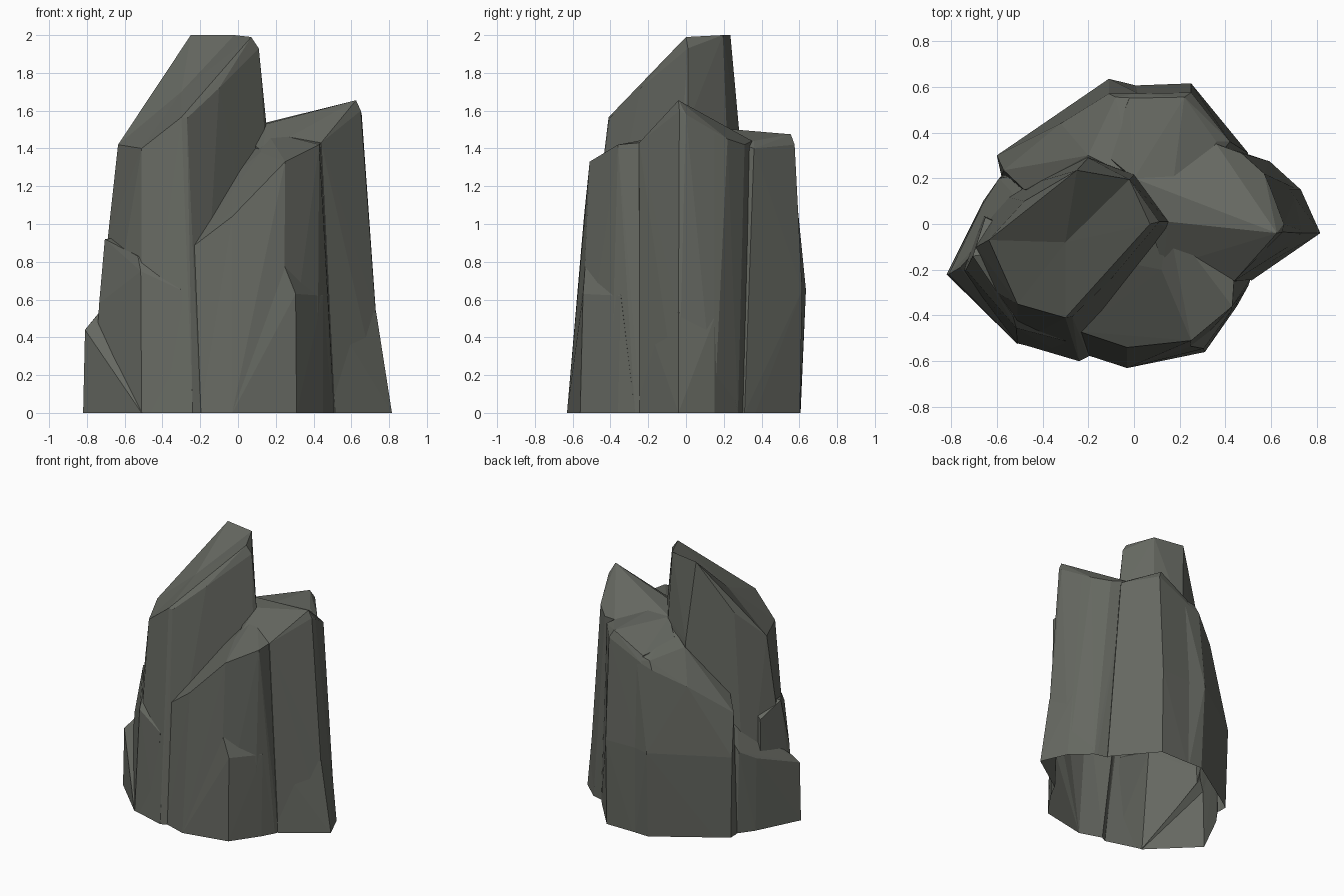
import bpy, bmesh

stone = bpy.data.materials.new("dark grey stone")
stone.diffuse_color = (0.13, 0.137, 0.118, 1)


def chunk(name, base, upper, dent=None):
    """Convex faceted stone column; base corners are (x, y), upper ones (x, y, z)."""
    bm = bmesh.new()
    pts = [(x, y, z) for x, y in base for z in (0, -0.15)] + upper
    for p in pts:
        bm.verts.new(p)
    r = bmesh.ops.convex_hull(bm, input=bm.verts[:])
    junk = {g for g in r["geom_interior"] + r["geom_unused"] if isinstance(g, bmesh.types.BMVert)}
    bmesh.ops.delete(bm, geom=list(junk), context="VERTS")
    bmesh.ops.recalc_face_normals(bm, faces=bm.faces[:])
    if dent:  # turn the slanted top into a shallow fan around one point
        bm.normal_update()
        top = [f for f in bm.faces if f.normal.z > 0.6 and f.calc_center_median().z > 1.4]
        reg = bmesh.ops.dissolve_faces(bm, faces=top)["region"]
        for v in bmesh.ops.poke(bm, faces=reg)["verts"]:
            v.co = dent
    me = bpy.data.meshes.new(name)
    bm.to_mesh(me)
    bm.free()
    ob = bpy.data.objects.new(name, me)
    bpy.context.collection.objects.link(ob)
    return ob


parts = []
# tall column with a slanted, slightly dished top
tall = chunk("rock_cluster",
    [(-.24, -.60), (-.20, -.58), (-.51, -.52), (-.74, -.22), (-.60, .13), (-.2, .32), (.17, .1), (.24, -.12)],
    [(-.25, .235, 2), (-.02, .195, 2), (.07, .0, 1.99), (.11, .01, 1.93), (.15, .01, 1.53),
     (-.10, -.24, 1.72), (-.30, -.41, 1.565), (-.27, -.405, 1.56), (-.51, -.35, 1.4),
     (-.635, -.07, 1.42), (-.48, .10, 1.62), (.0, .215, 1.5), (-.2, .29, 1.4), (-.69, -.10, .92)],
    dent=(-.30, -.08, 1.70))
# left foot ledge
parts.append(chunk("left_foot",
    [(-.82, -.22), (-.51, -.525), (-.66, .10), (-.58, .21), (-.48, .26), (-.2, -.1)],
    [(-.81, -.22, .44), (-.76, -.19, .50), (-.59, .20, .62), (-.48, .22, .78), (-.5, .1, .82), (-.66, .09, .55)]))
# left thin slab with a slanted shelf
parts.append(chunk("left_slab",
    [(-.77, -.22), (-.51, -.522), (-.3, -.575), (-.67, .05), (-.3, -.1)],
    [(-.705, -.14, .92), (-.515, -.455, .75), (-.53, -.40, .83), (-.3, -.512, .65),
     (-.735, -.2, .58), (-.65, .03, .82), (-.4, -.1, .95)]))
# front column, sloping down to the left
parts.append(chunk("front_column",
    [(-.20, -.575), (-.03, -.63), (.24, -.57), (.42, -.40), (.50, -.27), (.51, -.24), (.2, 0), (-.2, -.2)],
    [(-.24, -.47, .88), (-.03, -.54, 1.04), (.25, -.51, 1.33), (.43, -.36, 1.42), (.437, -.25, 1.43),
     (.12, -.20, 1.38), (.15, .01, 1.49), (-.03, -.17, 1.25), (-.2, -.35, .95)]))
# front right foot
parts.append(chunk("front_foot",
    [(-.03, -.63), (.31, -.56), (.45, -.36), (.50, -.27), (.1, -.2)],
    [(.305, -.545, .63), (.225, -.53, .83), (.45, -.345, .62), (.2, -.3, .92)]))
# right column and its flared foot
parts.append(chunk("right_column",
    [(.768, -.04), (.72, .15), (.59, .275), (.51, .295), (.512, -.245), (.1, -.1), (0, .2)],
    [(.73, -.04, .52), (.625, -.04, 1.655), (.65, -.035, 1.6), (.655, 0, 1.58), (.60, .15, 1.48),
     (.57, .22, 1.45), (.47, .31, 1.42), (.36, .35, 1.44), (.44, -.248, 1.43), (.13, -.19, 1.38),
     (.15, .01, 1.53), (.0, .2, 1.5)]))
parts.append(chunk("right_foot",
    [(.815, -.04), (.73, .15), (.59, .277), (.514, -.247), (.3, 0)],
    [(.732, -.04, .53), (.68, .15, .5), (.48, -.23, .55), (.55, .2, .6)]))
# back column
parts.append(chunk("back_column",
    [(.25, .60), (-.02, .60), (.50, .31), (.3, 0), (-.2, 0)],
    [(.22, .555, 1.475), (.25, .575, 1.42), (.25, .615, .65), (-.02, .55, 1.34), (-.02, .57, 1.29),
     (-.02, .605, .65), (.36, .36, 1.44), (.42, .36, 1.40), (.15, .02, 1.52), (.0, .2, 1.5), (-.12, .3, 1.38)]))
# back left column, its rim falling towards the left
parts.append(chunk("back_left_column",
    [(-.10, .60), (-.58, .29), (-.58, .21), (-.2, 0), (.03, .597), (.1, .2)],
    [(-.11, .635, .65), (-.60, .30, .62), (-.08, .555, 1.32), (-.11, .57, 1.26), (.02, .55, 1.34),
     (.02, .57, 1.3), (.02, .603, .65), (-.32, .44, 1.14), (-.57, .235, .93), (-.48, .15, 1.02),
     (-.20, .30, 1.36), (0, .2, 1.46)]))

# fuse the columns into one shell
for p in parts:
    m = tall.modifiers.new(p.name, "BOOLEAN")
    m.operation, m.solver, m.object = "UNION", "EXACT", p
dg = bpy.context.evaluated_depsgraph_get()
dg.update()
shell = bpy.data.meshes.new_from_object(tall.evaluated_get(dg))
tall.modifiers.clear()
tall.data = shell
for p in parts:
    bpy.data.objects.remove(p)

# cut flat at the ground and leave the underside open
bm = bmesh.new()
bm.from_mesh(shell)
bmesh.ops.bisect_plane(bm, geom=bm.verts[:] + bm.edges[:] + bm.faces[:], dist=1e-5,
                       plane_co=(0, 0, 0), plane_no=(0, 0, -1), clear_outer=True)
bm.to_mesh(shell)
bm.free()
shell.materials.clear()
shell.materials.append(stone)
for f in shell.polygons:
    f.use_smooth = False
    f.material_index = 0
